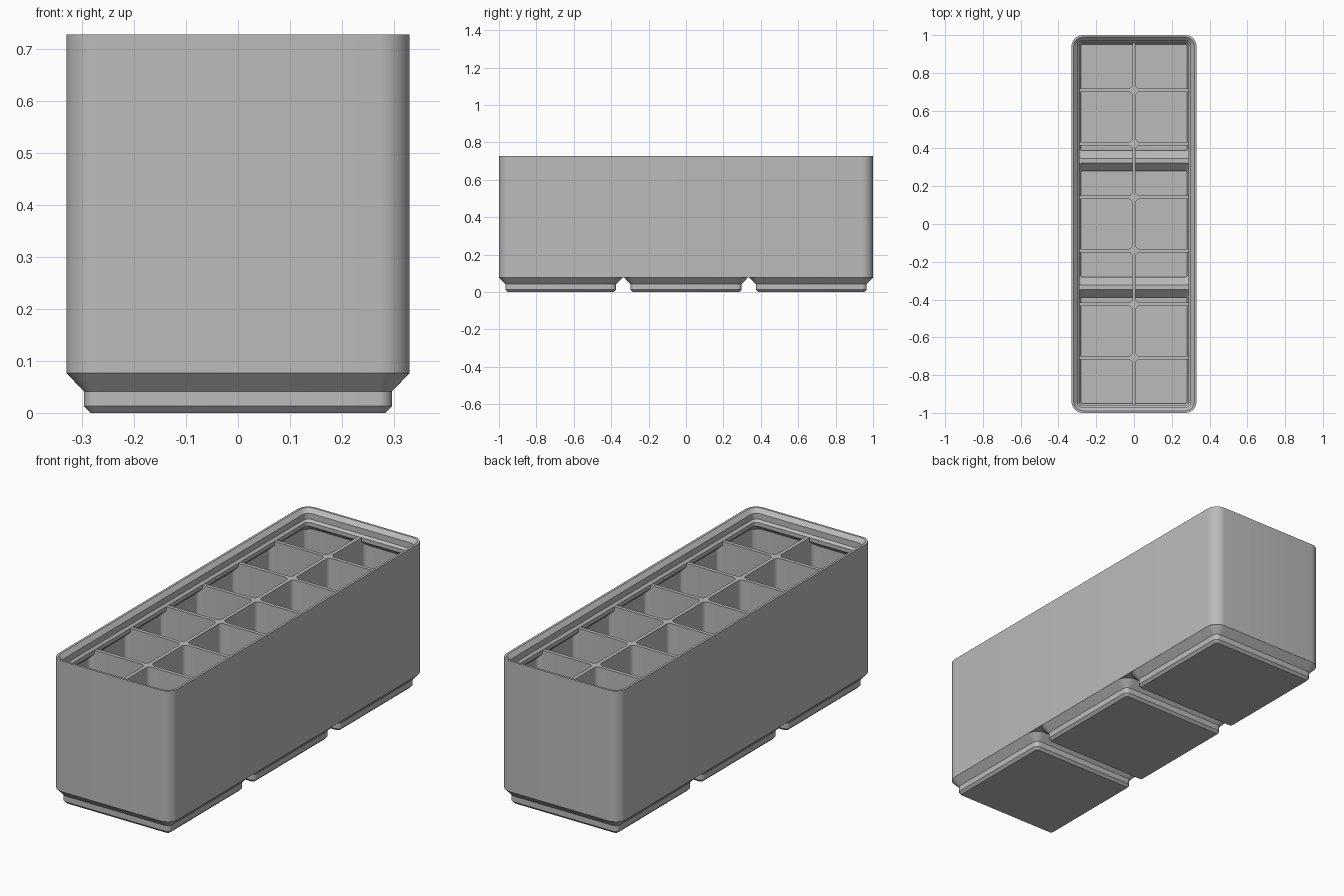
import bpy, bmesh, math

cube = bpy.data.objects.get("Cube")
if cube:
    bpy.data.objects.remove(cube, do_unlink=True)

PITCH = 0.6695       # spacing of the feet
HALF = 0.3305        # half width of the body
LENGTH = 1.0         # half length of the body
RADIUS_BASE = 0.271  # corner radius is half width minus this
DIVIDER_TOP = 0.669

grey = bpy.data.materials.new("plain grey")
grey.use_nodes = True
colour = (0.5, 0.5, 0.5, 1)
grey.diffuse_color = colour
grey.node_tree.nodes["Principled BSDF"].inputs["Base Color"].default_value = colour


def ring(x0, x1, y0, y1, r, z, steps=8):
    """Rounded rectangle outline at height z."""
    pts = []
    corners = ((x1 - r, y1 - r), (x0 + r, y1 - r), (x0 + r, y0 + r), (x1 - r, y0 + r))
    for q, (cx, cy) in enumerate(corners):
        for i in range(steps + 1):
            a = (q + i / steps) * math.pi / 2
            pts.append((cx + r * math.cos(a), cy + r * math.sin(a), z))
    return pts


def loft(name, rings):
    """Closed solid through a stack of outlines."""
    bm = bmesh.new()
    loops = [[bm.verts.new(p) for p in pts] for pts in rings]
    n = len(loops[0])
    for a, b in zip(loops, loops[1:]):
        for i in range(n):
            j = (i + 1) % n
            bm.faces.new((a[i], a[j], b[j], b[i]))
    bm.faces.new(loops[0][::-1])
    bm.faces.new(loops[-1])
    bmesh.ops.recalc_face_normals(bm, faces=bm.faces)
    mesh = bpy.data.meshes.new(name)
    bm.to_mesh(mesh)
    bm.free()
    ob = bpy.data.objects.new(name, mesh)
    bpy.context.collection.objects.link(ob)
    mesh.materials.append(grey)
    return ob


def long_loft(name, profile):
    """Solid following the whole plan, from (half width, height) pairs."""
    return loft(name, [ring(-h, h, -h - LENGTH + HALF, h + LENGTH - HALF,
                            h - RADIUS_BASE, z) for h, z in profile])


def unit_loft(name, cy, profile, limit=HALF):
    """Solid following one square foot, clipped to the plan at limit."""
    end = limit + LENGTH - HALF
    return loft(name, [ring(-min(h, limit), min(h, limit), max(cy - h, -end),
                            min(cy + h, end), min(h, limit) - RADIUS_BASE, z)
                       for h, z in profile])


def combine(target, tool, operation):
    mod = target.modifiers.new("combine", 'BOOLEAN')
    mod.operation = operation
    mod.solver = 'EXACT'
    mod.object = tool
    bpy.context.view_layer.objects.active = target
    bpy.ops.object.modifier_apply(modifier=mod.name)
    bpy.data.objects.remove(tool, do_unlink=True)


# Outer body with three stepped feet
body = long_loft("storage_bin", [(HALF, 0.0767), (HALF, 0.728)])
for k in (-1, 0, 1):
    foot = unit_loft("foot", k * PITCH, [(0.284, 0), (0.2965, 0.0128), (0.2965, 0.0415),
                                         (0.3303, 0.0767), (0.3, 0.09)])
    combine(body, foot, 'UNION')

# Inner space: narrow below the rim, dipping into each foot
cavity = long_loft("cavity", [(0.32, 0.088), (0.32, 0.62), (0.289, 0.65), (0.289, 0.68)])
for k in (-1, 0, 1):
    dip = unit_loft("foot_dip", k * PITCH, [(0.281, 0.016), (0.281, 0.046), (0.326, 0.091)], 0.32)
    combine(cavity, dip, 'UNION')

# Two by seven compartments, leaving thin dividers between them
COLS, ROWS, GAP = 2, 7, 0.018
half_x, half_y = 0.3135, 0.983
step_x = (2 * half_x + GAP) / COLS
step_y = (2 * half_y + GAP) / ROWS
shafts = []
for i in range(COLS):
    for j in range(ROWS):
        x, y = -half_x + i * step_x, -half_y + j * step_y
        shafts.append(loft("compartment", [
            ring(x, x + step_x - GAP, y, y + step_y - GAP, 0.022, z, 5)
            for z in (0.01, DIVIDER_TOP + 0.004)]))
bpy.ops.object.select_all(action='DESELECT')
for s in shafts:
    s.select_set(True)
bpy.context.view_layer.objects.active = shafts[0]
bpy.ops.object.join()
combine(cavity, shafts[0], 'INTERSECT')
combine(body, cavity, 'DIFFERENCE')

# Stepped stacking rim
rim = long_loft("rim_cut", [(0.2895, DIVIDER_TOP), (0.3003, 0.680), (0.3003, 0.709),
                            (0.3213, 0.730)])
combine(body, rim, 'DIFFERENCE')

# Smooth rounded corners, keep the steps crisp
bpy.ops.object.select_all(action='DESELECT')
body.select_set(True)
bpy.context.view_layer.objects.active = body
bpy.ops.object.shade_smooth_by_angle(angle=math.radians(30))
